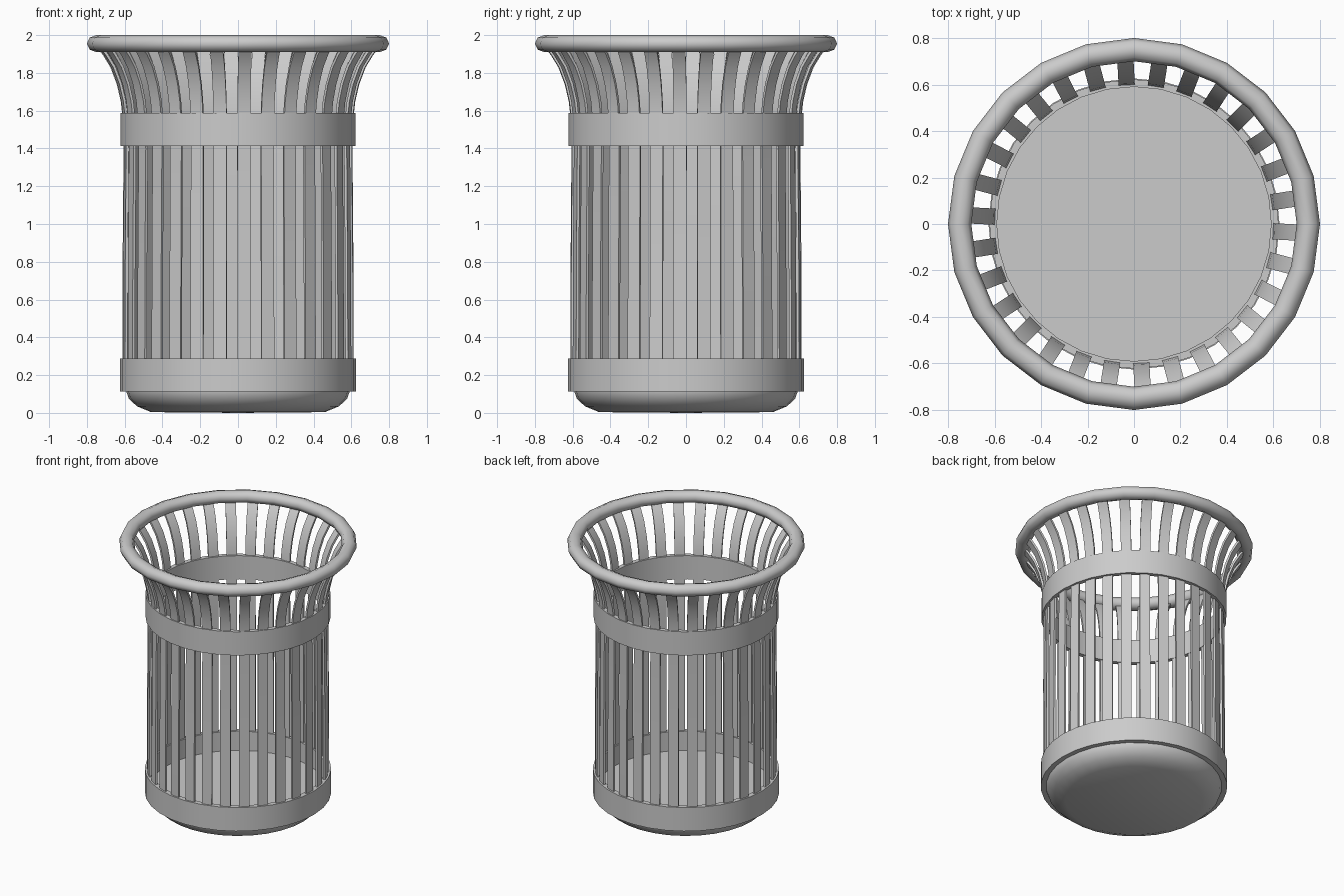
import bpy, bmesh, math
from mathutils import Matrix, Vector

if "Cube" in bpy.data.objects:
    bpy.data.objects.remove(bpy.data.objects["Cube"])


def finish(name, bm, smooth=True):
    bmesh.ops.remove_doubles(bm, verts=bm.verts, dist=1e-5)
    bmesh.ops.recalc_face_normals(bm, faces=bm.faces)
    mesh = bpy.data.meshes.new(name)
    bm.to_mesh(mesh)
    bm.free()
    obj = bpy.data.objects.new(name, mesh)
    bpy.context.collection.objects.link(obj)
    if smooth:
        bpy.ops.object.select_all(action='DESELECT')
        obj.select_set(True)
        bpy.context.view_layer.objects.active = obj
        bpy.ops.object.shade_smooth_by_angle(angle=math.radians(50))
    return obj


def lathe(name, profile, steps, closed=True):
    """Spin an (r, z) profile around the z axis."""
    bm = bmesh.new()
    vs = [bm.verts.new((r, 0, z)) for r, z in profile]
    pairs = list(zip(vs, vs[1:])) + ([(vs[-1], vs[0])] if closed else [])
    edges = [bm.edges.new(p) for p in pairs]
    bmesh.ops.spin(bm, geom=vs + edges, axis=(0, 0, 1), cent=(0, 0, 0),
                   angle=2 * math.pi, steps=steps, use_merge=True)
    return finish(name, bm)


# Rolled top rim
rim = []
for i in range(8):
    a = i * math.pi / 4
    rim.append((0.75 + 0.05 * math.cos(a), 1.955 + 0.045 * math.sin(a)))
lathe("top_rim", rim, 24)

# Two hoops holding the slats
for name, z0, z1, r in (("upper_band", 1.412, 1.587, 0.622),
                        ("lower_band", 0.112, 0.287, 0.626)):
    lathe(name, [(0.59, z0), (r, z0), (r, z1), (0.59, z1)], 32)

# Dished base with flat floor
lathe("base", [(0, 0), (0.46, 0.004), (0.535, 0.035), (0.578, 0.075),
               (0.592, 0.115), (0.592, 0.145), (0, 0.145)], 32, closed=False)

# Flared vertical slats: outer profile, thickened inwards
outer = [(0.612, 0.13), (0.61, 0.8), (0.605, 1.4), (0.61, 1.56), (0.62, 1.65),
         (0.641, 1.74), (0.675, 1.83), (0.715, 1.895), (0.75, 1.94)]
half, thick, count = 0.035, 0.014, 30
bm = bmesh.new()
for k in range(count):
    rot = Matrix.Rotation(math.radians(9 + k * 360 / count), 3, 'Z')
    rings = []
    for i, (r, z) in enumerate(outer):
        a, b = outer[max(i - 1, 0)], outer[min(i + 1, len(outer) - 1)]
        t = Vector((b[0] - a[0], b[1] - a[1])).normalized()
        ri, zi = r - t.y * thick, z + t.x * thick
        rings.append([bm.verts.new(rot @ Vector(p)) for p in
                      ((r, -half, z), (r, half, z), (ri, half, zi), (ri, -half, zi))])
    for lo, hi in zip(rings, rings[1:]):
        for j in range(4):
            bm.faces.new((lo[j], lo[(j + 1) % 4], hi[(j + 1) % 4], hi[j]))
    bm.faces.new(rings[0])
    bm.faces.new(rings[-1])
finish("slats", bm)
